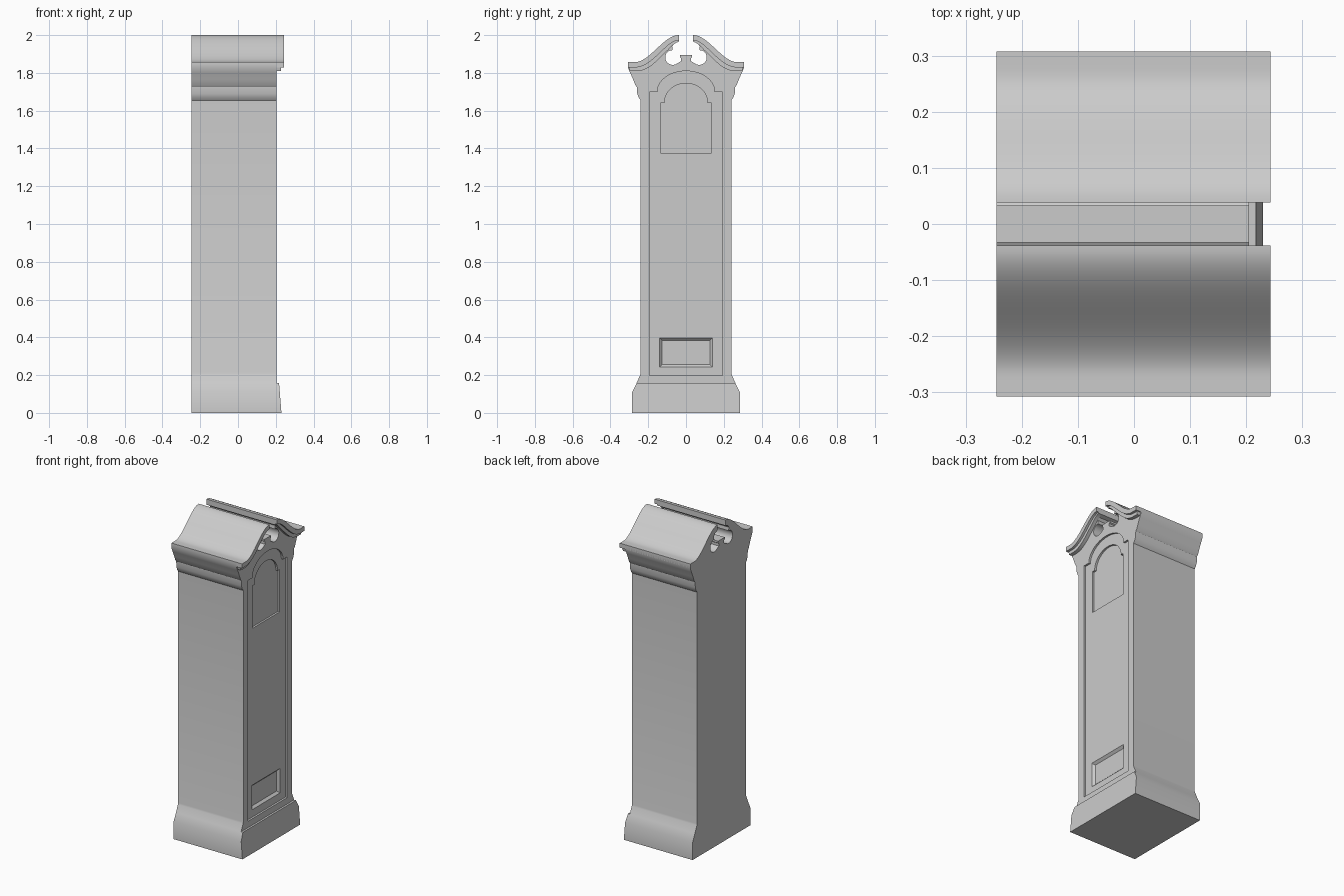
import bpy, bmesh
from math import cos, sin, pi

if "Cube" in bpy.data.objects:
    bpy.data.objects.remove(bpy.data.objects["Cube"])

grey = bpy.data.materials.new("plain grey")
grey.use_nodes = True
COLOUR = (0.6, 0.6, 0.6, 1)
grey.diffuse_color = COLOUR
grey.node_tree.nodes["Principled BSDF"].inputs["Base Color"].default_value = COLOUR

BACK, FACE = -0.245, 0.205


def prism(name, outline, x0, x1, inset=0.0):
    """Extrude a (y, z) outline along x; inset shrinks the x0 end."""
    cy = sum(p[0] for p in outline) / len(outline)
    cz = sum(p[1] for p in outline) / len(outline)
    bm = bmesh.new()
    near = [bm.verts.new((x0, y - inset * (1 if y > cy else -1),
                          z - inset * (1 if z > cz else -1)) if inset else (x0, y, z))
            for y, z in outline]
    far = [bm.verts.new((x1, y, z)) for y, z in outline]
    bm.faces.new(near)
    bm.faces.new(far)
    for i in range(len(near)):
        j = (i + 1) % len(near)
        bm.faces.new((near[i], near[j], far[j], far[i]))
    bmesh.ops.recalc_face_normals(bm, faces=bm.faces)
    mesh = bpy.data.meshes.new(name)
    bm.to_mesh(mesh)
    bm.free()
    mesh.materials.append(grey)
    obj = bpy.data.objects.new(name, mesh)
    bpy.context.collection.objects.link(obj)
    return obj


def mirrored(half):
    """Close a right-hand half outline with its mirror image."""
    return half + [(-y, z) for y, z in reversed(half) if abs(y) > 1e-6]


def smooth(obj):
    bpy.ops.object.select_all(action='DESELECT')
    obj.select_set(True)
    bpy.context.view_layer.objects.active = obj
    bpy.ops.object.shade_smooth_by_angle(angle=0.6)


def cut(obj, cutter):
    cutter.hide_render = True
    mod = obj.modifiers.new("recess", 'BOOLEAN')
    mod.operation, mod.solver, mod.object = 'DIFFERENCE', 'EXACT', cutter
    bpy.context.view_layer.objects.active = obj
    bpy.ops.object.modifier_apply(modifier=mod.name)
    bpy.data.objects.remove(cutter)


def swan(y):
    """Height of the swan-neck roof at distance y from the middle."""
    t = min(max((0.27 - y) / 0.23, 0), 1)
    return 1.857 + 0.143 * t * t * (3 - 2 * t)


def arched(width, bottom, shoulder, arch, rise):
    """Tombstone outline: straight sides, small shoulders, round head."""
    head = [(arch * cos(a * pi / 24), shoulder + rise * sin(a * pi / 24)) for a in range(13)]
    return mirrored([(width, bottom), (width, shoulder)] + head)


# Case: plinth flare, straight sides, cornice, roof and scroll cut-out
roof_y = [0.307 - 0.269 * i / 24 for i in range(25)]
base = [(0.285, 0), (0.285, 0.11), (0.262, 0.157)]
cornice = [(0.243, 0.2), (0.24, 0.21), (0.24, 1.655), (0.25, 1.668), (0.258, 1.69),
           (0.26, 1.725), (0.268, 1.735), (0.28, 1.765), (0.295, 1.80), (0.307, 1.825)]
scroll = [(0.038, 1.965), (0.062, 1.957), (0.073, 1.942), (0.071, 1.92)]
hole = [(0.07 + 0.04 * cos(a), 1.882 + 0.04 * sin(a))
        for a in [1.2 - i * 0.35 for i in range(11)]]
finial = [(0.026, 1.862), (0.026, 1.878), (0.033, 1.883), (0.033, 1.895), (0, 1.895)]
case = prism("clock_case",
             mirrored(base + cornice + [(y, swan(y) - 0.008) for y in roof_y]
                      + scroll + hole + finial), BACK, FACE)

# Recessed door panel, dial and lower plaque
cut(case, prism("panel_cutter", arched(0.193, 0.197, 1.70, 0.152, 0.11), FACE - 0.012, 0.3))
cut(case, prism("dial_cutter", arched(0.135, 1.375, 1.64, 0.115, 0.105), FACE - 0.024, 0.3))
plaque = mirrored([(0.14, 0.243), (0.14, 0.397)])
cut(case, prism("plaque_cutter", plaque, FACE - 0.026, FACE - 0.012 + 0.0005, 0.014))
smooth(case)

# Roof moulding in two steps, one pair of swan necks
for side, label in ((1, "left"), (-1, "right")):
    for part, depth, start, reach in (("roof", 0.028, BACK, 0.243),
                                      ("under_moulding", 0.048, FACE, 0.228)):
        lower = []
        for y in reversed(roof_y):
            slope = (swan(y + 0.005) - swan(y - 0.005)) / 0.01
            drop = min(depth, 0.035 + 0.25 * (y - 0.038)) * (1 + slope * slope) ** 0.5
            lower.append((y, swan(y) - drop))
        if part == "under_moulding":
            lower[-1] = (0.297, lower[-1][1])
        outline = [(y, swan(y)) for y in roof_y] + lower
        smooth(prism(f"{label}_{part}", [(side * y, z) for y, z in outline], start, reach))

# Sloping front skirt of the plinth
skirt = prism("plinth_front", mirrored(base), FACE, 0.23)
for v in skirt.data.vertices:
    if v.co.x > 0.22:
        v.co.x = 0.23 - 0.08 * v.co.z
smooth(skirt)
